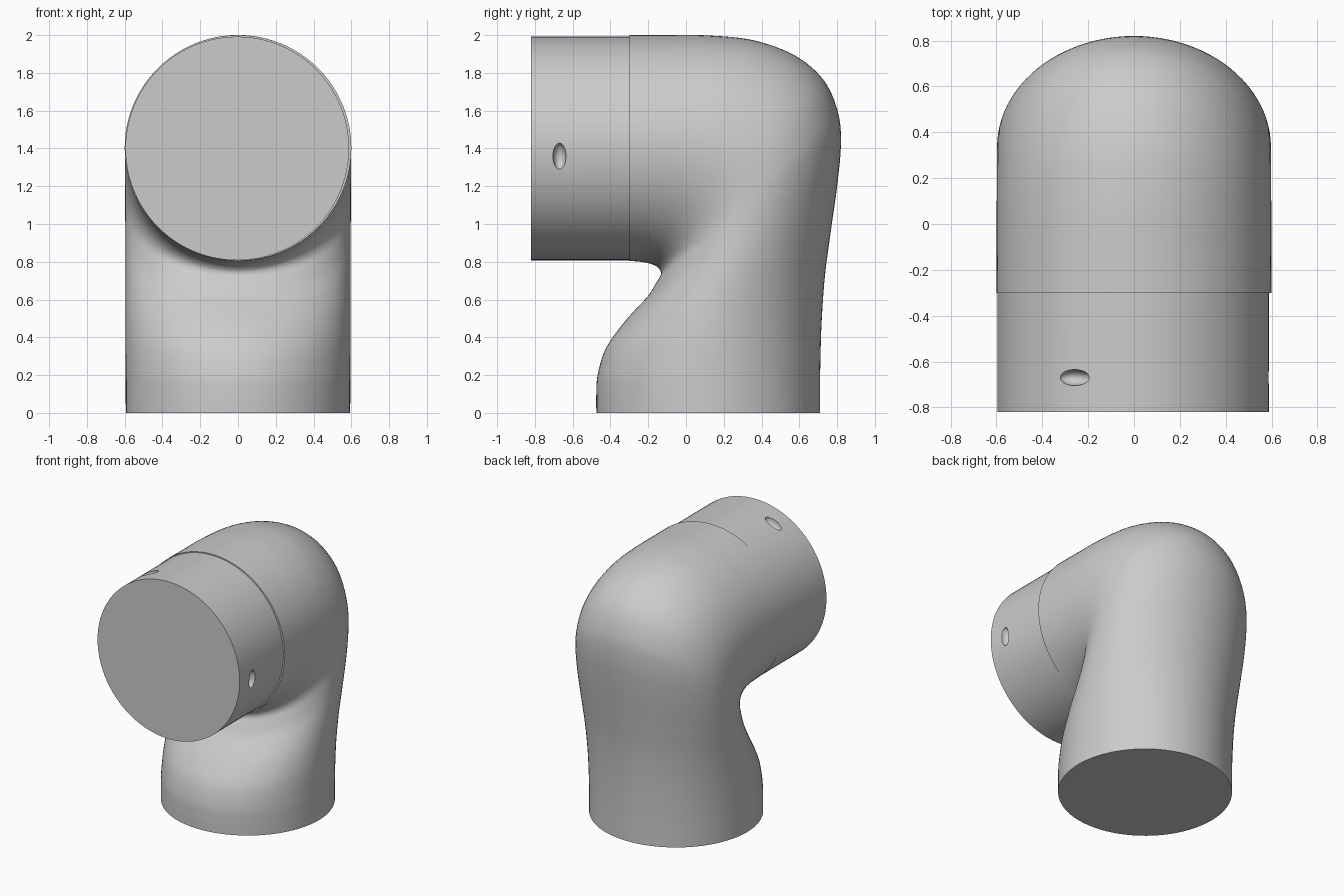
import bpy, bmesh, math
from mathutils import Vector, Matrix

cube = bpy.data.objects.get("Cube")
if cube:
    bpy.data.objects.remove(cube, do_unlink=True)

SEGMENTS = 96
STEPS = 6

plastic = bpy.data.materials.new("light_grey")
plastic.use_nodes = True
grey = (0.6, 0.6, 0.6, 1)
plastic.diffuse_color = grey
plastic.node_tree.nodes["Principled BSDF"].inputs["Base Color"].default_value = grey


def make_object(name, bm):
    bmesh.ops.recalc_face_normals(bm, faces=bm.faces)
    mesh = bpy.data.meshes.new(name)
    bm.to_mesh(mesh)
    bm.free()
    mesh.materials.append(plastic)
    obj = bpy.data.objects.new(name, mesh)
    bpy.context.collection.objects.link(obj)
    return obj


def smooth(obj):
    bpy.ops.object.select_all(action="DESELECT")
    obj.select_set(True)
    bpy.context.view_layer.objects.active = obj
    bpy.ops.object.shade_smooth_by_angle(angle=math.radians(35))


def spline(points, steps):
    """Catmull-Rom curve through the points."""
    path = []
    for i in range(len(points) - 1):
        b, c = points[i], points[i + 1]
        a = points[i - 1] if i else b * 2 - c
        d = points[i + 2] if i + 2 < len(points) else c * 2 - b
        for s in range(steps):
            t = s / steps
            path.append(b + (c - a) * (t / 2)
                        + (a * 2 - b * 5 + c * 4 - d) * (t * t / 2)
                        + (b * 3 - a - c * 3 + d) * (t ** 3 / 2))
    path.append(points[-1])
    return path


# Elbow: elliptical sections between the outer and inner bend (y, z, y, z)
stations = [
    (-.3, 2, -.3, .805), (-.1, 2, -.24, .8), (.12, 1.998, -.19, .79),
    (.36, 1.972, -.155, .775), (.58, 1.89, -.138, .757),
    (.73, 1.76, -.133, .74), (.805, 1.59, -.138, .72),
    (.82, 1.42, -.16, .685), (.8, 1.2, -.2, .62), (.765, .95, -.27, .545),
    (.735, .72, -.355, .445), (.718, .48, -.43, .33),
    (.711, .25, -.468, .2), (.71, .12, -.475, .1), (.71, 0, -.475, 0),
]
bm = bmesh.new()
rings = []
sections = spline([Vector(s) for s in stations], STEPS)
for i, (oy, oz, iy, iz) in enumerate(sections):
    outer, inner = Vector((0, oy, oz)), Vector((0, iy, iz))
    middle, arm = (outer + inner) / 2, (outer - inner) / 2
    side = Vector((0.6 - 0.006 * i / len(sections), 0, 0))
    ring = []
    for k in range(SEGMENTS):
        a = math.tau * k / SEGMENTS
        ring.append(bm.verts.new(middle + arm * math.cos(a) + side * math.sin(a)))
    rings.append(ring)
for lower, upper in zip(rings, rings[1:]):
    for k in range(SEGMENTS):
        n = (k + 1) % SEGMENTS
        bm.faces.new((lower[k], lower[n], upper[n], upper[k]))
bm.faces.new(rings[0])
bm.faces.new(rings[-1])
smooth(make_object("elbow", bm))

# Front collar: slightly narrower cylinder plugged into the elbow
AXIS_Z, RADIUS = 1.4, 0.592
FRONT, REAR = -0.82, -0.26
bm = bmesh.new()
bmesh.ops.create_cone(
    bm, cap_ends=True, segments=SEGMENTS, radius1=RADIUS, radius2=RADIUS,
    depth=REAR - FRONT,
    matrix=Matrix.Translation((-0.004, (FRONT + REAR) / 2, AXIS_Z))
    @ Matrix.Rotation(math.pi / 2, 4, "X"))
collar = make_object("front_collar", bm)

# Three oval dimples spaced evenly round the collar
bm = bmesh.new()
for k in range(3):
    a = math.radians(-4 + 120 * k)
    place = (Matrix.Translation((0, -0.67, AXIS_Z))
             @ Matrix.Rotation(-a, 4, "Y")
             @ Matrix.Translation((RADIUS, 0, 0))
             @ Matrix.Diagonal((0.05, 0.035, 0.07, 1)))
    bmesh.ops.create_uvsphere(bm, u_segments=32, v_segments=16, radius=1, matrix=place)
cutter = make_object("dimple_cutter", bm)
cutter.hide_render = True

cut = collar.modifiers.new("dimples", "BOOLEAN")
cut.operation = "DIFFERENCE"
cut.solver = "EXACT"
cut.object = cutter
bpy.context.view_layer.objects.active = collar
bpy.ops.object.modifier_apply(modifier=cut.name)
bpy.data.objects.remove(cutter, do_unlink=True)
smooth(collar)
